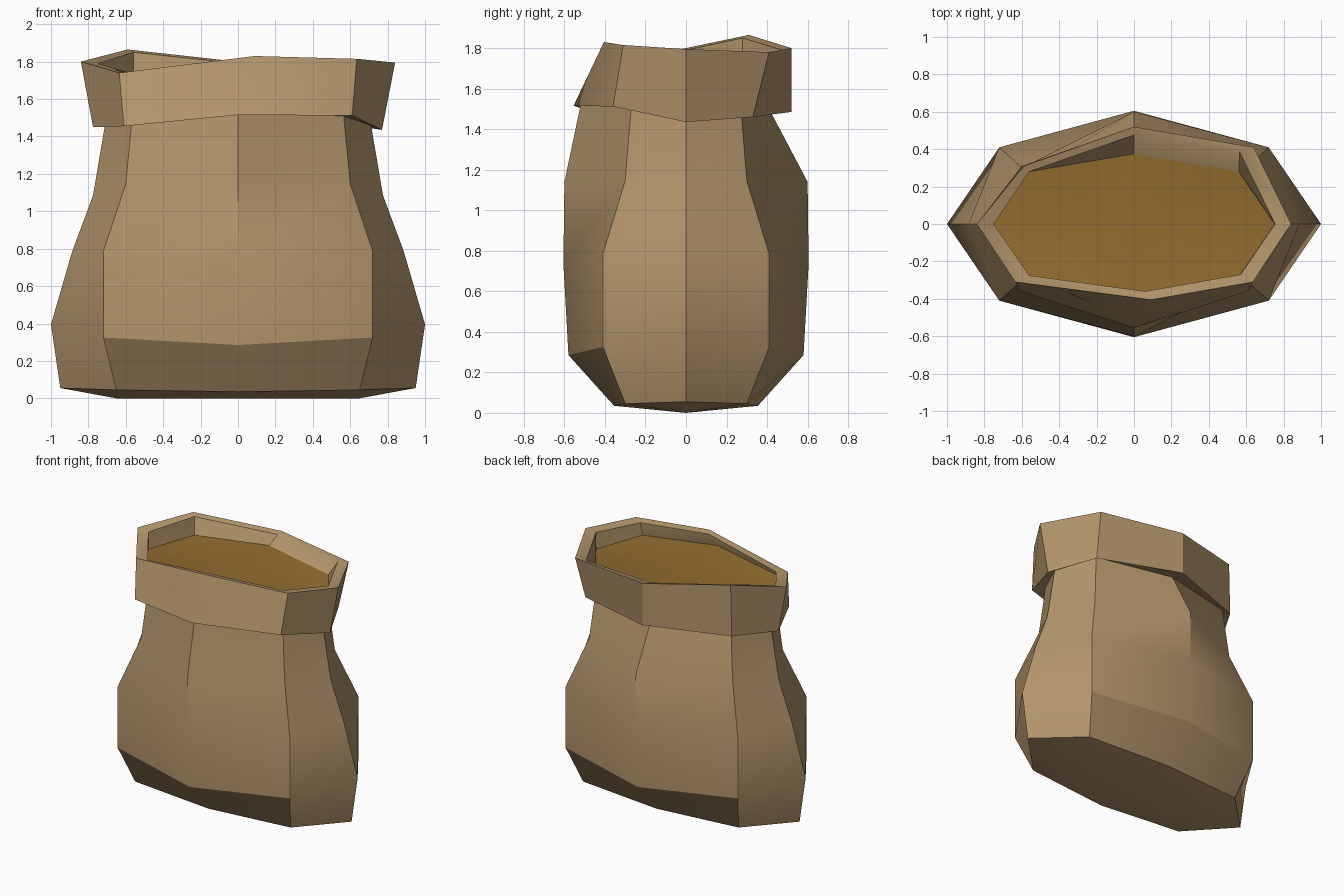
import bpy, bmesh, math

if "Cube" in bpy.data.objects:
    bpy.data.objects.remove(bpy.data.objects["Cube"])


def material(name, rgb):
    m = bpy.data.materials.new(name)
    m.diffuse_color = (*rgb, 1)
    m.use_nodes = True
    m.node_tree.nodes["Principled BSDF"].inputs["Base Color"].default_value = m.diffuse_color
    return m


burlap = material("tan burlap", (0.45, 0.30, 0.147))
grain = material("golden grain", (0.29, 0.15, 0.028))


def ring(side, diag, mid):
    """Eight points, symmetric: side=(x,z), diag=(x,y,z), mid=(y,z)."""
    (sx, sz), (dx, dy, dz), (my, mz) = side, diag, mid
    return [(sx, 0, sz), (dx, dy, dz), (0, my, mz), (-dx, dy, dz),
            (-sx, 0, sz), (-dx, -dy, dz), (0, -my, mz), (dx, -dy, dz)]


def bridge(bm, a, b):
    for i in range(8):
        j = (i + 1) % 8
        bm.faces.new((a[i], a[j], b[j], b[i]))


def add_rings(bm, rings):
    loops = [[bm.verts.new(p) for p in r] for r in rings]
    for a, b in zip(loops, loops[1:]):
        bridge(bm, a, b)
    return loops


def finish(name, bm, mat, angle=30, recalc=True):
    if recalc:
        bmesh.ops.recalc_face_normals(bm, faces=bm.faces[:])
    me = bpy.data.meshes.new(name)
    bm.to_mesh(me)
    bm.free()
    ob = bpy.data.objects.new(name, me)
    bpy.context.collection.objects.link(ob)
    me.materials.append(mat)
    bpy.ops.object.select_all(action='DESELECT')
    ob.select_set(True)
    bpy.context.view_layer.objects.active = ob
    bpy.ops.object.shade_smooth_by_angle(angle=math.radians(angle))
    return ob


# Sack body: stacked eight-sided rings, neck leaning forward
neck = ring((0.71, 1.47), (0.565, 0.27, 1.51), (0.46, 1.52))
neck[2] = (0, 0.41, 1.50)
neck[6] = (0, -0.52, 1.52)
bm = bmesh.new()
loops = add_rings(bm, [
    ring((0.95, 0.055), (0.65, 0.30, 0.045), (0.355, 0.035)),
    ring((1.00, 0.395), (0.72, 0.41, 0.325), (0.58, 0.285)),
    ring((0.885, 0.79), (0.72, 0.41, 0.785), (0.605, 0.735)),
    ring((0.775, 1.085), (0.60, 0.30, 1.145), (0.60, 1.14)),
    neck,
])
# Shallow keel-shaped underside
r = loops[0]
right, left = bm.verts.new((0.65, 0, 0)), bm.verts.new((-0.65, 0, 0))
for c, idx in ((right, (6, 7, 0, 1, 2)), (left, (2, 3, 4, 5, 6))):
    for a, b in zip(idx, idx[1:]):
        bm.faces.new((c, r[a], r[b]))
bm.faces.new((right, r[2], left))
bm.faces.new((left, r[6], right))
finish("sack_body", bm, burlap)

# Rolled cuff: uneven folded band around the mouth
low = [(0.77, 0, 1.435), (0.61, 0.33, 1.46), (0, 0.52, 1.485), (-0.60, 0.31, 1.48),
       (-0.775, 0, 1.45), (-0.61, -0.36, 1.455), (0, -0.555, 1.515), (0.61, -0.36, 1.512)]
top = [(0.84, 0, 1.795), (0.64, 0.41, 1.78), (0, 0.52, 1.80), (-0.59, 0.31, 1.865),
       (-0.84, 0, 1.80), (-0.635, -0.31, 1.74), (0.09, -0.405, 1.83), (0.635, -0.31, 1.815)]
lip = [(0.755, 0, 1.785), (0.565, 0.385, 1.77), (0, 0.475, 1.79), (-0.56, 0.28, 1.85),
       (-0.75, 0, 1.79), (-0.56, -0.275, 1.735), (0.06, -0.36, 1.82), (0.57, -0.27, 1.805)]
fill = ring((0.75, 1.66), (0.56, 0.28, 1.71), (0.375, 1.745))
bm = bmesh.new()
loops = add_rings(bm, [neck, low, top, lip, fill])
bridge(bm, loops[-1], loops[0])
finish("rolled_cuff", bm, burlap)

# Contents filling the mouth
bm = bmesh.new()
edge = [bm.verts.new(p) for p in fill]
centre = bm.verts.new((0, 0, 1.725))
for i in range(8):
    bm.faces.new((centre, edge[i], edge[(i + 1) % 8]))
finish("sack_contents", bm, grain, recalc=False)
